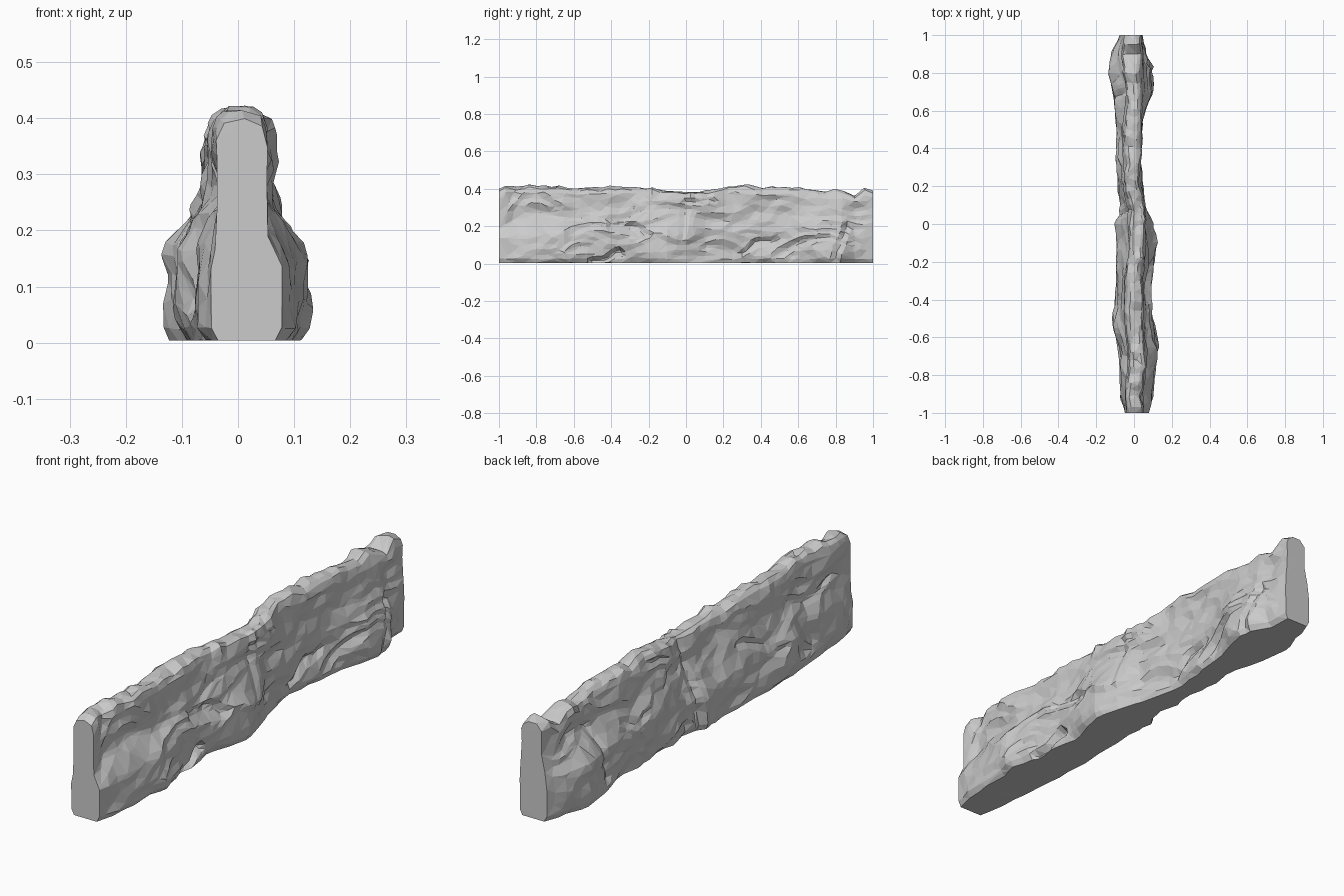
import bpy, bmesh, math
from mathutils import Vector, noise

if "Cube" in bpy.data.objects:
    bpy.data.objects.remove(bpy.data.objects["Cube"])

# Outline of the wall read along its length: (y, offset)
LEFT = [(-1, -.047), (-.9, -.065), (-.7, -.075), (-.55, -.098), (-.4, -.095), (-.2, -.09), (0, -.097), (.05, -.075),
        (.1, -.06), (.2, -.08), (.4, -.09), (.5, -.085), (.6, -.095), (.7, -.115), (.8, -.13), (.93, -.10), (1, -.075)]
RIGHT = [(-1, .078), (-.9, .095), (-.7, .112), (-.65, .122), (-.5, .095), (-.3, .085), (-.2, .105), (-.1, .12), (0, .095),
         (.1, .055), (.25, .03), (.4, .028), (.5, .04), (.6, .055), (.7, .085), (.83, .095), (.9, .055), (1, .045)]
TOP = [(-1, .40), (-.97, .413), (-.7, .418), (-.6, .402), (-.4, .412), (-.2, .405), (0, .383), (.1, .388), (.2, .405),
       (.28, .423), (.4, .41), (.6, .405), (.75, .385), (.8, .40), (.9, .368), (.95, .4), (1, .392)]
# Cracks on the right and left faces: (y0, z0, y1, z1, depth)
CRACKS_R = [(-.4, .20, -.2, .16, .018), (-.5, .02, -.35, .055, .03), (.3, .06, .48, .14, .018),
            (-.02, .12, .0, .33, .006), (.8, .03, .86, .2, .012), (.05, .34, .15, .33, .012)]
CRACKS_L = [(.03, .02, .08, .36, .010), (.1, .3, .4, .2, .010), (-.5, .14, -.25, .24, .012),
            (.64, .05, .7, .25, .010), (-.9, .28, -.7, .22, .010)]


def lerp_table(table, t):
    for (a, va), (b, vb) in zip(table, table[1:]):
        if t <= b:
            return va + (vb - va) * (t - a) / (b - a)
    return table[-1][1]


def smooth(a, b, t):
    t = min(1, max(0, (t - a) / (b - a)))
    return t * t * (3 - 2 * t)


def crack(cracks, y, z):
    d = 0
    for y0, z0, y1, z1, depth in cracks:
        a, ab = Vector((y0, z0)), Vector((y1 - y0, z1 - z0))
        p = Vector((y, z + .03 * noise.noise(Vector((y * 12, 3, z * 12)))))
        t = min(1, max(0, (p - a).dot(ab) / ab.length_squared))
        d = max(d, depth * (1 - smooth(0, .03, (p - a - ab * t).length)))
    return d


def rock(y, z, side):
    # broad lumps plus a few tilted, warped ledges
    q = Vector((side * 7, y * 5, z * 9))
    lumps = noise.noise(q) * .017
    warp = noise.noise(Vector((y * 4, side * 2, z * 5))) * 1.3
    s = Vector((side * 13, (y + z * .9) * 5, (z - y * .2) * 12 + warp))
    ledges = (.25 - abs(noise.noise(s))) * .022
    fine = noise.noise(Vector((side * 3, y * 15, z * 20))) * .006
    fade = smooth(0, .08, 1 - abs(y))
    return (lumps + ledges + fine) * (.15 + .85 * fade)


def face_x(y, z, side):
    l, r = lerp_table(LEFT, y), lerp_table(RIGHT, y)
    base = r if side > 0 else l
    lean = .45 * (l + r) / 2 + .008 * (1 - abs(y))
    upper = lean + side * (.045 + .008 * math.sin(y * 9 + side) * (1 - abs(y)))
    if side * upper > side * base:
        upper = base
    # the plinth bulge ends at a wandering height, with a sharper step at the front end
    tip = 1 - smooth(0, .15, y + 1)
    h = .17 + .05 * noise.noise(Vector((side * 5, y * 4, 0))) * (1 - y * y) + .04 * smooth(-1, -.6, y)
    x = base + (upper - base) * smooth(h - .07 + .03 * tip, h + .09 - .06 * tip, z)
    return x + side * (rock(y, z, side) - crack(CRACKS_R if side > 0 else CRACKS_L, y, z))


# Rock wall: closed rings swept along y
NY, NZ, NT = 190, 34, 6
bm = bmesh.new()
rings = []
for i in range(NY + 1):
    y = -1 + 2 * i / NY
    top = lerp_table(TOP, y) + .009 * noise.noise(Vector((0, y * 16, 5)))
    shoulder = top - .035 - .015 * noise.noise(Vector((2, y * 9, 1)))
    cols = []
    for side in (-1, 1):
        col = []
        for k in range(NZ + 1):
            z = .004 + (shoulder - .004) * k / NZ
            x = face_x(y, z, side) - side * .012 * (1 - smooth(0, .03, z))
            col.append((x, z))
        cols.append(col)
    xl, xr = cols[0][-1][0], cols[1][-1][0]
    if xr - xl < .04:
        xl, xr = (xl + xr) / 2 - .02, (xl + xr) / 2 + .02
    cap = []
    for k in range(1, NT):
        a = math.pi * (1 - k / NT)
        x = (xl + xr) / 2 + (xr - xl) / 2 * math.cos(a) * .95
        z = shoulder + (top - shoulder) * math.sin(a) ** .8
        cap.append((x, z + .012 * noise.noise(Vector((x * 25, y * 14, 9)))))
    ring = cols[0] + cap + cols[1][::-1]
    rings.append([bm.verts.new((x, y, z)) for x, z in ring])
n = len(rings[0])
for a, b in zip(rings, rings[1:]):
    for j in range(n):
        bm.faces.new((a[j], a[(j + 1) % n], b[(j + 1) % n], b[j]))
bm.faces.new(rings[0])
bm.faces.new(rings[-1])
bmesh.ops.recalc_face_normals(bm, faces=bm.faces)
bmesh.ops.triangulate(bm, faces=bm.faces)

mesh = bpy.data.meshes.new("rock_wall")
bm.to_mesh(mesh)
bm.free()
wall = bpy.data.objects.new("rock_wall", mesh)
bpy.context.collection.objects.link(wall)

# Collapse to irregular chiselled facets
dec = wall.modifiers.new("facets", 'DECIMATE')
dec.ratio = .11
